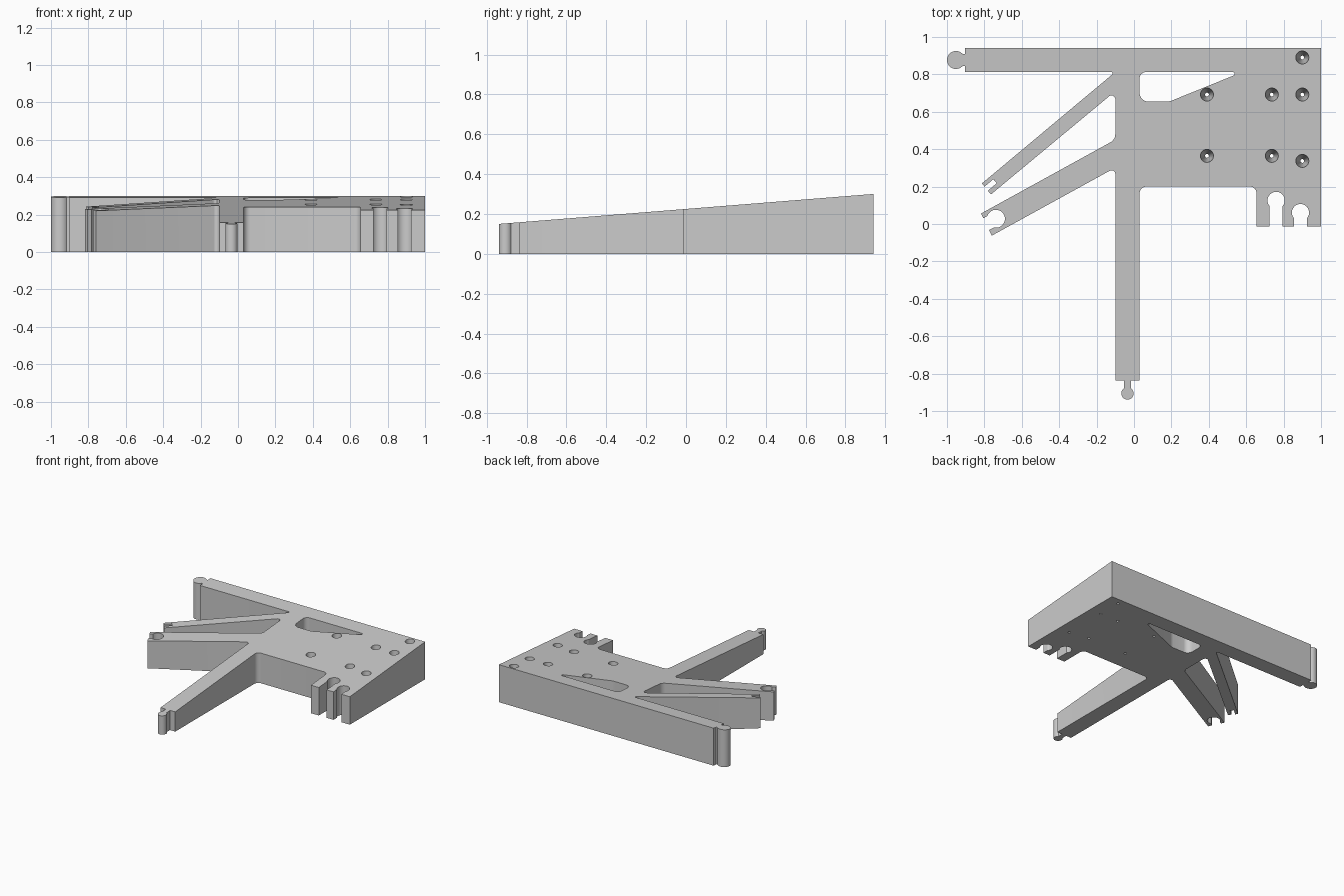
import bpy, bmesh, math
from mathutils import Vector

if "Cube" in bpy.data.objects:
    bpy.data.objects.remove(bpy.data.objects["Cube"], do_unlink=True)

gray = bpy.data.materials.new("plain gray")
gray.use_nodes = True
gray.diffuse_color = (0.6, 0.6, 0.6, 1)
gray.node_tree.nodes["Principled BSDF"].inputs["Base Color"].default_value = gray.diffuse_color


def floor(y):
    return 0


def slope(y):
    """Height of the tilted top surface."""
    return 0.225 + 0.08 * y


def rounded(corners, steps=6):
    """Outline from (x, y, fillet radius) corners."""
    out = []
    for i, (x, y, r) in enumerate(corners):
        p = Vector((x, y))
        if not r:
            out.append(p)
            continue
        d1 = (Vector(corners[i - 1][:2]) - p).normalized()
        d2 = (Vector(corners[(i + 1) % len(corners)][:2]) - p).normalized()
        half = math.acos(d1.dot(d2)) / 2
        c = p + (d1 + d2).normalized() * (r / math.sin(half))
        reach = r / math.tan(half)
        a, b = p + d1 * reach - c, p + d2 * reach - c
        out += [c + a.lerp(b, k / steps).normalized() * r for k in range(steps + 1)]
    return out


def keyhole(x, y, r, angle, neck, length, steps=28):
    """Round head with a straight neck leaving it at the given angle."""
    gap = math.asin(neck / r)
    pts = [Vector((length, -neck)), Vector((length, neck))]
    for k in range(steps + 1):
        t = gap + (2 * math.pi - 2 * gap) * k / steps
        pts.append(Vector((r * math.cos(t), r * math.sin(t))))
    ca, sa = math.cos(angle), math.sin(angle)
    return [Vector((x + p.x * ca - p.y * sa, y + p.x * sa + p.y * ca)) for p in pts]


def prism(bm, outline, low, high):
    """Closed prism between two height functions."""
    bottom = [bm.verts.new((p.x, p.y, low(p.y))) for p in outline]
    top = [bm.verts.new((p.x, p.y, high(p.y))) for p in outline]
    bm.faces.new(bottom[::-1])
    bm.faces.new(top)
    for i in range(len(outline)):
        bm.faces.new((bottom[i - 1], bottom[i], top[i], top[i - 1]))


def finish(name, bm):
    bmesh.ops.recalc_face_normals(bm, faces=bm.faces)
    mesh = bpy.data.meshes.new(name)
    bm.to_mesh(mesh)
    bm.free()
    mesh.materials.append(gray)
    ob = bpy.data.objects.new(name, mesh)
    bpy.context.collection.objects.link(ob)
    return ob


def smooth(ob):
    bpy.ops.object.select_all(action='DESELECT')
    ob.select_set(True)
    bpy.context.view_layer.objects.active = ob
    bpy.ops.object.shade_smooth_by_angle(angle=math.radians(30))


# Frame with bar, two slanted arms, leg and socket block
bm = bmesh.new()
prism(bm, rounded([
    (-.904, .94, 0), (1, .94, 0), (1, -.013, 0), (.655, -.013, 0),
    (.655, .2, .035), (.03, .2, .035), (.03, -.837, 0), (-.1, -.837, 0),
    (-.1, .301, .02), (-.76, -.062, 0), (-.818, .056, 0),
    (-.1, .451, .05), (-.1, .71, .02), (-.765, .158, 0), (-.813, .217, 0),
    (-.1, .813, .008), (-.904, .813, 0)]), floor, slope)
frame = finish("frame", bm)

# Everything cut out of the frame
bm = bmesh.new()


def cut(outline):
    prism(bm, outline, lambda y: -.1, lambda y: .5)


cut(rounded([(.03, .813, .035), (.58, .813, .01), (.19, .655, .08), (.03, .655, .045)]))
for x, y in ((.76, .126), (.89, .061)):
    cut(keyhole(x, y, .046, -math.pi / 2, .035, .3))
cut(keyhole(-.738, .028, .048, math.radians(209), .035, .15))
# Narrow slot in the end of the thin arm
along = Vector((math.cos(math.radians(40)), math.sin(math.radians(40))))
side = Vector((-along.y, along.x)) * .014
tip = Vector((-.789, .19))
cut([tip - along * .05 - side, tip + along * .06 - side,
     tip + along * .06 + side, tip - along * .05 + side])
# Tapered pin holes
for x, y in ((.9, .89), (.39, .692), (.737, .692), (.9, .692),
             (.39, .364), (.737, .364), (.9, .337)):
    low, high, span = .01, .035, slope(y)
    rings = []
    for z in (-.05, span + .05):
        r = low + (high - low) * z / span
        rings.append([bm.verts.new((x + r * math.cos(k * math.pi / 12),
                                    y + r * math.sin(k * math.pi / 12), z)) for k in range(24)])
    bm.faces.new(rings[0][::-1])
    bm.faces.new(rings[1])
    for k in range(24):
        bm.faces.new((rings[0][k - 1], rings[0][k], rings[1][k], rings[1][k - 1]))
cutter = finish("cutter", bm)
cutter.hide_render = True

mod = frame.modifiers.new("cutouts", 'BOOLEAN')
mod.object = cutter
mod.operation = 'DIFFERENCE'
mod.solver = 'EXACT'
bpy.context.view_layer.objects.active = frame
bpy.ops.object.modifier_apply(modifier=mod.name)
bpy.data.objects.remove(cutter, do_unlink=True)
smooth(frame)

# Connector knobs on the bar and the leg
for name, outline in (
        ("bar_knob", keyhole(-.952, .877, .048, 0, .032, .048)),
        ("leg_knob", keyhole(-.035, -.906, .033, math.pi / 2, .019, .069))):
    bm = bmesh.new()
    prism(bm, outline, floor, slope)
    smooth(finish(name, bm))
